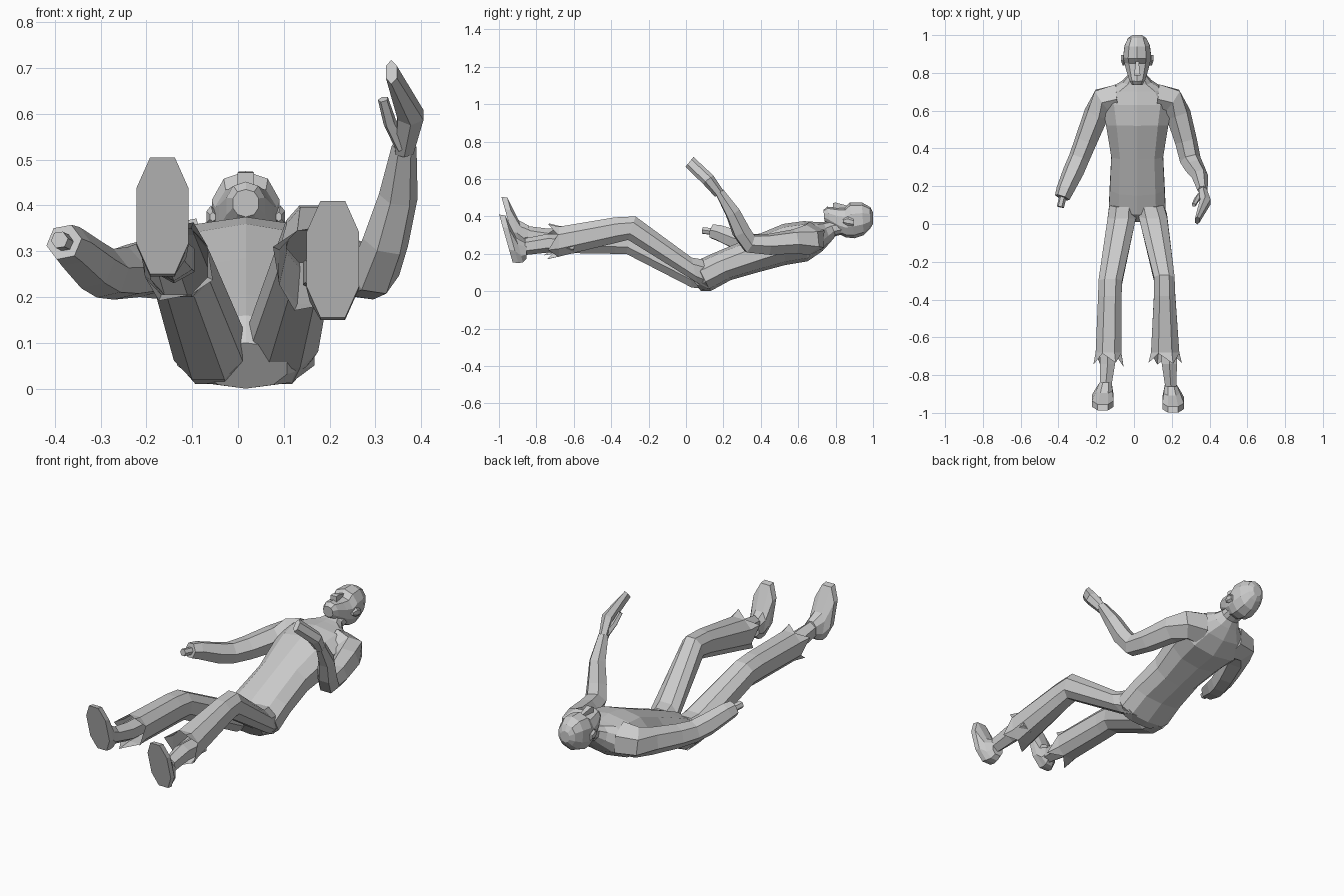
import bpy, math, random
from mathutils import Vector

random.seed(4)
CX = 0.017  # body centre line


def mesh(name, rings, cap_end=True):
    """Skin a list of equal vertex rings with flat faces."""
    n = len(rings[0])
    verts = [tuple(p) for r in rings for p in r]
    faces = []
    for k in range(len(rings) - 1):
        for i in range(n):
            j = (i + 1) % n
            faces.append((k*n + i, k*n + j, (k+1)*n + j, (k+1)*n + i))
    faces.append(tuple(range(n))[::-1])
    if cap_end:
        faces.append(tuple(range(len(verts) - n, len(verts))))
    me = bpy.data.meshes.new(name)
    me.from_pydata(verts, [], faces)
    ob = bpy.data.objects.new(name, me)
    bpy.context.collection.objects.link(ob)
    # outward normals
    bpy.context.view_layer.objects.active = ob
    ob.select_set(True)
    bpy.ops.object.mode_set(mode='EDIT')
    bpy.ops.mesh.select_all(action='SELECT')
    bpy.ops.mesh.normals_make_consistent(inside=False)
    bpy.ops.object.mode_set(mode='OBJECT')
    ob.select_set(False)
    return ob


def section(n, p=1.0):
    pts = []
    for i in range(n):
        a = (i + 0.5) * 2 * math.pi / n
        c, s = math.cos(a), math.sin(a)
        pts.append((math.copysign(abs(c)**p, c), math.copysign(abs(s)**p, s)))
    mx = max(c for c, s in pts)
    my = max(s for c, s in pts)
    return [(c / mx, s / my) for c, s in pts]


def loft(name, specs, n=8, p=1.0, jag=0.0):
    """Each spec: centre x, half width, front (y, z), back (y, z)."""
    rings = []
    for cx, hw, fy, fz, by, bz in specs:
        f, b = Vector((cx, fy, fz)), Vector((cx, by, bz))
        mid, half = (f + b) / 2, (f - b) / 2
        rings.append([mid + half * s + Vector((hw * c, 0, 0)) for c, s in section(n, p)])
    if jag:  # torn hem
        last, mid = rings[-1], sum(rings[-1], Vector()) / n
        torn = []
        for i, v in enumerate(last):
            out = (v - mid) * (0.18 if i % 2 else 0.0)
            torn.append(v + out + Vector((0, -jag * random.uniform(.7, 1.1) if i % 2 else -.005, 0)))
        rings.append(torn)
    return mesh(name, rings, not jag)


def tube(name, pts, n=6):
    """Limb through points (x, y, z, radius)."""
    P = [Vector(p[:3]) for p in pts]
    rings = []
    for k, c in enumerate(P):
        t = (P[min(k + 1, len(P) - 1)] - P[max(k - 1, 0)]).normalized()
        up = Vector((0, 0.6, 1))
        u = t.cross(up).normalized()
        w = u.cross(t)
        r = pts[k][3]
        rings.append([c + r * 1.08 * (u * math.cos(a) + w * math.sin(a))
                      for a in (i * 2 * math.pi / n for i in range(n))])
    return mesh(name, rings)


# torso and neck
loft("torso", [(CX, *r) for r in [
    (.09, .01, .10, .08, .0),
    (.15, .05, .16, .13, .0),
    (.145, .15, .205, .24, .06),
    (.137, .34, .285, .38, .10),
    (.165, .52, .36, .53, .14),
    (.185, .63, .375, .65, .16),
    (.14, .70, .37, .73, .215),
    (.075, .735, .37, .775, .265),
    (.05, .77, .375, .80, .295),
    (.05, .83, .38, .86, .31)]], 10, .85)

# head, face up
loft("head", [(CX, *r) for r in [
    (.028, .735, .435, .74, .375),
    (.042, .755, .452, .775, .345),
    (.058, .81, .448, .82, .305),
    (.068, .85, .448, .855, .288),
    (.074, .875, .475, .90, .283),
    (.067, .94, .475, .95, .30),
    (.048, .985, .45, .985, .335),
    (.025, 1.0, .42, 1.0, .36)]], 10, .9)
loft("nose", [(CX, .018, .785, .472, .785, .43),
              (CX, .015, .80, .474, .80, .43),
              (CX, .008, .86, .458, .86, .43)], 4)
for side in (-1, 1):
    x = CX + side * .072
    loft("ear", [(x, .006, .84, .385, .84, .365),
                 (x + side * .004, .01, .865, .40, .865, .35),
                 (x + side * .004, .01, .895, .385, .895, .35)], 6)

# lowered arm ending in a broken bone
tube("lowered_arm", [(-.085, .66, .28, .085), (-.165, .65, .275, .075),
                     (-.20, .58, .265, .063), (-.255, .44, .252, .056),
                     (-.29, .35, .252, .052), (-.32, .28, .27, .052),
                     (-.365, .18, .31, .044), (-.38, .14, .32, .038)])
tube("arm_bone", [(-.37, .17, .315, .018), (-.39, .09, .325, .018)])

# raised arm with cupped hand
tube("raised_arm", [(.12, .66, .28, .085), (.20, .65, .275, .075),
                    (.235, .58, .265, .063), (.275, .44, .25, .055),
                    (.298, .34, .255, .052), (.322, .295, .32, .048),
                    (.35, .25, .42, .04), (.363, .18, .53, .025)])
loft("raised_hand", [(.363, .02, .205, .53, .155, .505),
                     (.377, .028, .145, .62, .09, .575),
                     (.335, .012, .04, .718, -.003, .665)], 6)
tube("thumb", [(.36, .16, .53, .018), (.332, .13, .58, .014), (.317, .10, .632, .011)], 5)

# torn trousers
loft("bent_leg_trousers", [
    (.085, .07, .09, .17, .13, .01),
    (.10, .075, .03, .18, .06, .045),
    (.16, .055, -.27, .40, -.31, .275),
    (.162, .056, -.38, .395, -.36, .262),
    (.165, .075, -.68, .345, -.68, .185)], 8, .85, .075)
loft("straight_leg_trousers", [
    (-.06, .07, .09, .17, .12, .01),
    (-.065, .075, .03, .175, .03, .02),
    (-.125, .063, -.29, .335, -.32, .20),
    (-.128, .062, -.38, .345, -.38, .20),
    (-.135, .068, -.68, .35, -.68, .205)], 8, .85, .075)

# shins and feet, soles facing forward
for name, x, dy, dz, dx in (("straight_leg", -.165, 0, 0, .025), ("bent_leg", .207, -.012, -.095, -.02)):
    sz = dz * .3
    loft(name + "_shin", [
        (x + dx, .045, -.60, .33 + sz, -.60, .23 + sz),
        (x + dx, .04, -.74, .335 + sz, -.74, .235 + sz),
        (x + dx * .6, .03, -.86, .35 + dz * .7, -.86, .26 + dz * .7)], 6)
    loft(name + "_foot", [
        (x + dx * .6, .032, -.84 + dy, .35 + dz, -.84 + dy, .27 + dz),
        (x + dx * .3, .044, -.895 + dy, .38 + dz, -.86 + dy, .25 + dz),
        (x, .057, -.955 + dy, .50 + dz, -.885 + dy, .245 + dz),
        (x, .057, -.987 + dy, .505 + dz, -.915 + dy, .25 + dz)], 8, .85)
